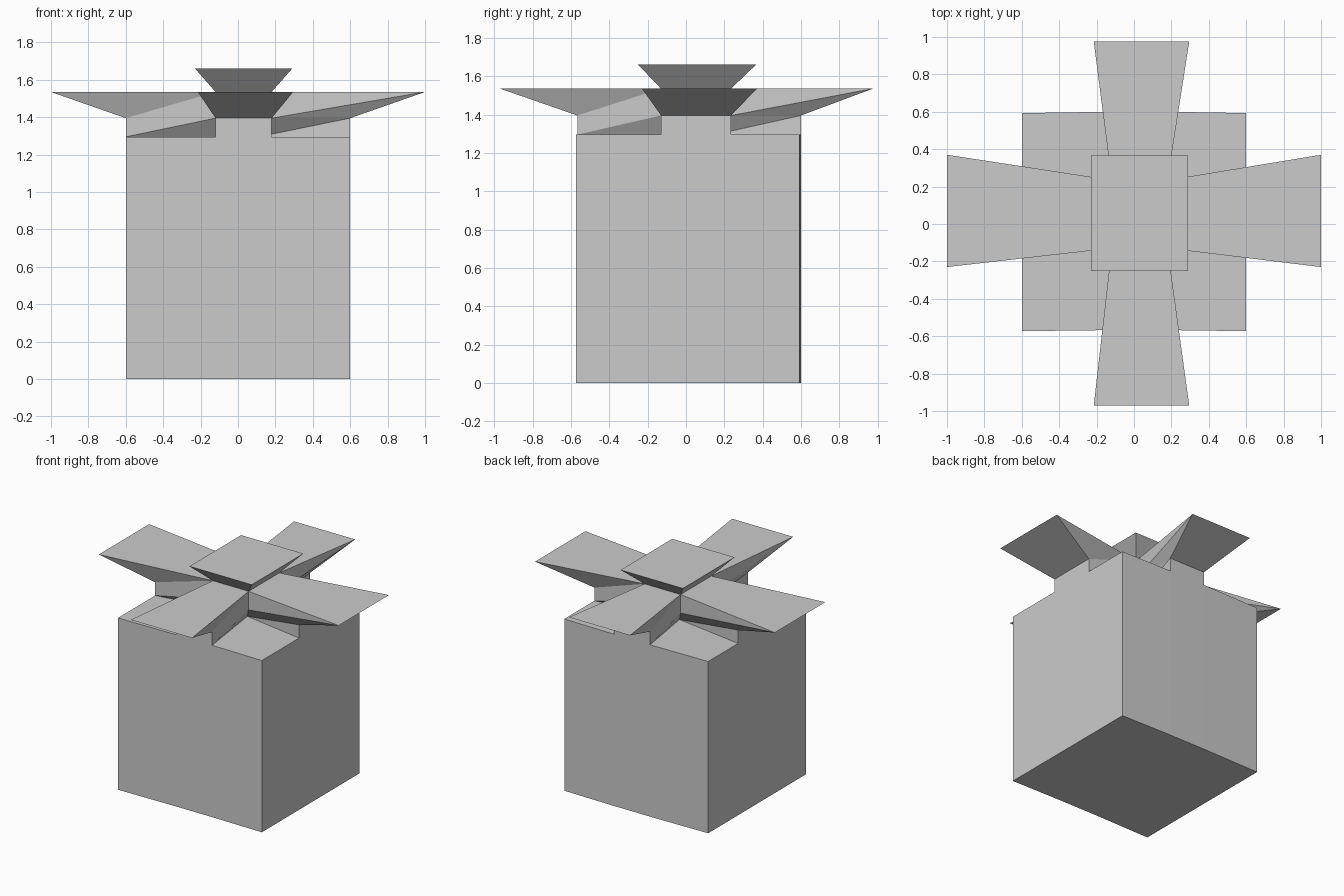
import bpy
import bmesh

cube = bpy.data.objects.get("Cube")
if cube:
    bpy.data.objects.remove(cube, do_unlink=True)

grey = bpy.data.materials.new("plain_grey")
grey.use_nodes = True
colour = (0.6, 0.6, 0.6, 1)
grey.diffuse_color = colour
grey.node_tree.nodes["Principled BSDF"].inputs["Base Color"].default_value = colour

# Grid lines that divide the lid into corners, arms and centre
XS = [-0.6, -0.12, 0.18, 0.6]
YS = [-0.567, -0.13, 0.235, 0.6]
FLOOR, STEP, FLAP, CROWN = 1.295, 1.395, 1.535, 1.66

# Cross outline as grid indices, anticlockwise from above
CROSS = [(1, 0), (2, 0), (2, 1), (3, 1), (3, 2), (2, 2),
         (2, 3), (1, 3), (1, 2), (0, 2), (0, 1), (1, 1)]
EDGE = [(0, 0), (1, 0), (2, 0), (3, 0), (3, 1), (3, 2),
        (3, 3), (2, 3), (1, 3), (0, 3), (0, 2), (0, 1)]
INNER = [(1, 1), (2, 1), (2, 2), (1, 2)]


def inner(ij):
    return ij in INNER


def box_point(ij, z):
    """Box grid point, with the inner corners undercut towards the centre."""
    i, j = ij
    if inner(ij):
        return ((-0.05, 0.11)[i - 1], (-0.045, 0.15)[j - 1], z)
    y = YS[j]
    if i in (0, 3) and j in (0, 3):
        y += -0.006 if j == 0 else 0.007 * -1
    return (XS[i], y, z)


def step_point(ij, z):
    return (XS[ij[0]], YS[ij[1]], z)


def flap_point(ij, z):
    """Arm ends spread outwards and sideways."""
    i, j = ij
    if inner(ij):
        return step_point(ij, z)
    if j in (0, 3):
        return ((-0.215, 0.295)[i - 1], -0.97 if j == 0 else 0.975, z)
    return (-1 if i == 0 else 1, (-0.23, 0.37)[j - 1], z)


def crown_point(ij, z):
    return ((-0.23, 0.29)[ij[0] - 1], (-0.25, 0.365)[ij[1] - 1], z)


def layer(bm, outline, func, z):
    return {ij: bm.verts.new(func(ij, z)) for ij in outline}


def wall(bm, outline, low, high, split=False):
    """Join two layers; split quads run from lower left to upper right."""
    for p, q in zip(outline, outline[1:] + outline[:1]):
        if split:
            bm.faces.new((low[p], low[q], high[q]))
            bm.faces.new((low[p], high[q], high[p]))
        else:
            bm.faces.new((low[p], low[q], high[q], high[p]))


def cell(bm, verts, i, j):
    bm.faces.new([verts[k] for k in ((i, j), (i + 1, j), (i + 1, j + 1), (i, j + 1))])


def finish(bm, name):
    mesh = bpy.data.meshes.new(name)
    bm.to_mesh(mesh)
    bm.free()
    mesh.materials.append(grey)
    bpy.context.collection.objects.link(bpy.data.objects.new(name, mesh))


# Box body with four low corner panels
bm = bmesh.new()
base = layer(bm, EDGE, box_point, 0)
rim = layer(bm, EDGE + INNER, box_point, FLOOR)
wall(bm, EDGE, base, rim)
bm.faces.new([base[ij] for ij in reversed(EDGE)])
for i in (0, 2):
    for j in (0, 2):
        cell(bm, rim, i, j)
finish(bm, "box_body")

# Raised cross that flares into four flaps
bm = bmesh.new()
foot = layer(bm, CROSS, box_point, FLOOR)
step = layer(bm, CROSS, step_point, STEP)
flap = layer(bm, CROSS, flap_point, FLAP)
wall(bm, CROSS, foot, step, split=True)
wall(bm, CROSS, step, flap, split=True)
for i, j in ((1, 0), (2, 1), (1, 2), (0, 1)):
    cell(bm, flap, i, j)
finish(bm, "cross_flaps")

# Flared centre cap
bm = bmesh.new()
neck = layer(bm, INNER, step_point, FLAP)
crown = layer(bm, INNER, crown_point, CROWN)
wall(bm, INNER, neck, crown)
cell(bm, crown, 1, 1)
finish(bm, "centre_cap")
